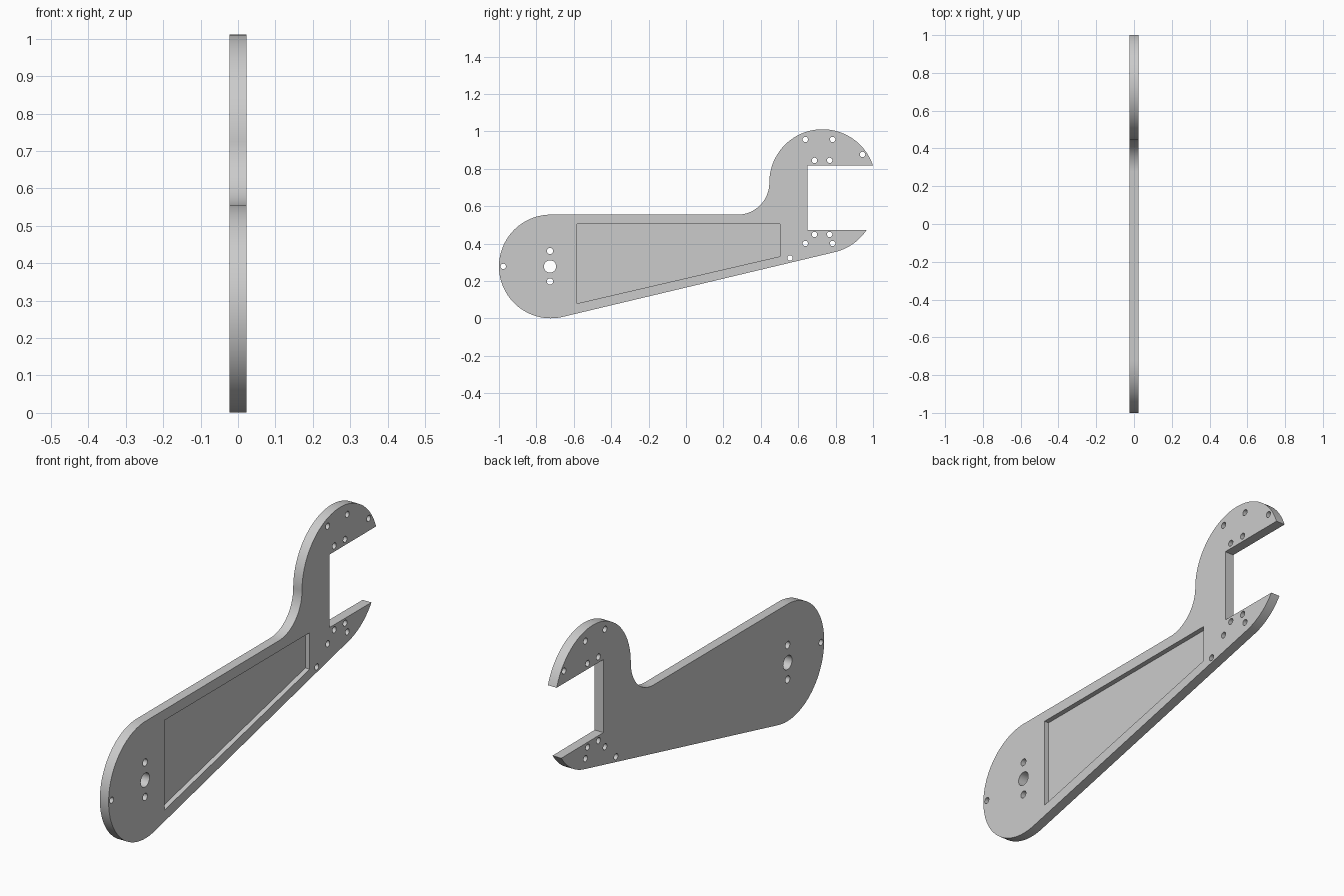
import bpy, bmesh
from math import sin, cos, radians

HALF = 0.023          # half of the plate thickness
POCKET_FLOOR = 0.0    # x of the pocket floor

cube = bpy.data.objects.get("Cube")
if cube:
    bpy.data.objects.remove(cube, do_unlink=True)

grey = bpy.data.materials.new("plain grey")
grey.use_nodes = True
colour = (0.6, 0.6, 0.6, 1)
grey.diffuse_color = colour
grey.node_tree.nodes["Principled BSDF"].inputs["Base Color"].default_value = colour


def arc(y, z, r, start, end, steps):
    """Points on an arc in the y-z plane, angles in degrees."""
    angles = [radians(start + (end - start) * i / steps) for i in range(steps + 1)]
    return [(y + r * cos(a), z + r * sin(a)) for a in angles]


def add_prism(bm, outline, x0, x1):
    """Extrude a y-z outline from x0 to x1."""
    face = bm.faces.new([bm.verts.new((x0, y, z)) for y, z in outline])
    top = bmesh.ops.extrude_face_region(bm, geom=[face])["geom"]
    moved = [v for v in top if isinstance(v, bmesh.types.BMVert)]
    bmesh.ops.translate(bm, verts=moved, vec=(x1 - x0, 0, 0))


def make_object(name, prisms):
    bm = bmesh.new()
    for outline, x0, x1 in prisms:
        add_prism(bm, outline, x0, x1)
    bmesh.ops.recalc_face_normals(bm, faces=bm.faces)
    mesh = bpy.data.meshes.new(name)
    bm.to_mesh(mesh)
    bm.free()
    mesh.materials.append(grey)
    obj = bpy.data.objects.new(name, mesh)
    bpy.context.collection.objects.link(obj)
    return obj


# Outline: round handle end, straight lower edge, open jaw, neck fillet
outline = arc(-0.723, 0.278, 0.277, 90, 283.6, 56)
outline += arc(0.73, 0.63, 0.283, -76.4, -34, 14)
outline += [(0.65, 0.473), (0.65, 0.818)]
outline += arc(0.73, 0.727, 0.2845, 18.7, 180, 48)
outline += arc(0.2755, 0.725, 0.17, 0, -90, 24)
arm = make_object("wrench_arm", [(outline, -HALF, HALF)])

# Through holes: pivot, its two neighbours, rim hole and jaw holes
holes = [(-0.727, 0.278, 0.033), (-0.727, 0.361, 0.017), (-0.727, 0.198, 0.017),
         (-0.977, 0.278, 0.0145), (0.944, 0.877, 0.0145), (0.556, 0.323, 0.0145)]
for z_outer, z_inner in ((0.957, 0.845), (0.401, 0.449)):
    holes += [(y, z_outer, 0.0145) for y in (0.638, 0.784)]
    holes += [(y, z_inner, 0.0145) for y in (0.687, 0.768)]
cuts = [(arc(y, z, r, 0, 345, 23), -0.1, 0.1) for y, z, r in holes]

# Tapered pocket on the left face
pocket = [(-0.583, 0.505), (0.503, 0.505), (0.503, 0.332), (-0.583, 0.08)]
cuts.append((pocket, POCKET_FLOOR, 0.1))
cutter = make_object("hole_cutter", cuts)
cutter.hide_render = True

# Cut, then shade the curved rims smooth
bpy.ops.object.select_all(action="DESELECT")
bpy.context.view_layer.objects.active = arm
arm.select_set(True)
cut = arm.modifiers.new("cut_holes", "BOOLEAN")
cut.operation = "DIFFERENCE"
cut.solver = "EXACT"
cut.object = cutter
bpy.ops.object.modifier_apply(modifier=cut.name)
bpy.data.objects.remove(cutter, do_unlink=True)
bpy.ops.object.shade_smooth_by_angle(angle=radians(25))
